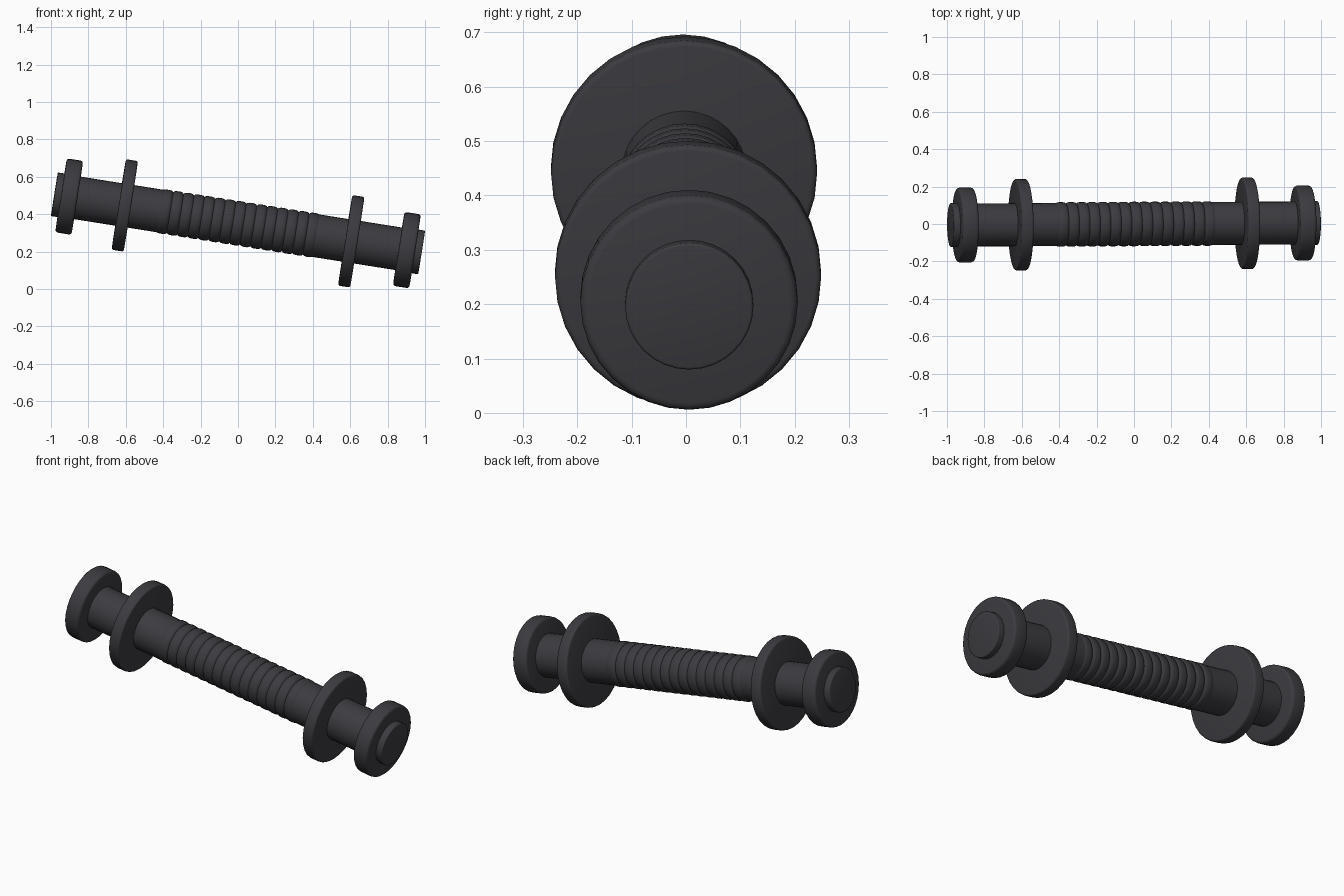
import bpy, bmesh, math
from mathutils import Matrix, Vector

old = bpy.data.objects.get("Cube")
if old:
    bpy.data.objects.remove(old, do_unlink=True)

# Single dark grey rubber-like colour
COLOUR = (0.045, 0.043, 0.050, 1.0)
mat = bpy.data.materials.new("dark grey")
mat.diffuse_color = COLOUR
mat.use_nodes = True
bsdf = mat.node_tree.nodes["Principled BSDF"]
bsdf.inputs["Base Color"].default_value = COLOUR
bsdf.inputs["Roughness"].default_value = 0.6

# Local x axis is the bar axis: tilted 9 degrees down to +x, with a slight yaw
TILT = (Matrix.Translation((0, 0, 0.351))
        @ Matrix.Rotation(math.radians(0.35), 4, 'Z')
        @ Matrix.Rotation(math.radians(9.0), 4, 'Y'))


def lathe(name, profile, segments=32):
    """Revolve (axial position, radius) points around the bar axis, capping both ends."""
    bm = bmesh.new()
    rings = []
    for x, r in profile:
        rings.append([bm.verts.new((x, r * math.cos(a), r * math.sin(a)))
                      for a in (2 * math.pi * i / segments for i in range(segments))])
    for a, b in zip(rings, rings[1:]):
        for i in range(segments):
            j = (i + 1) % segments
            bm.faces.new((a[i], a[j], b[j], b[i]))
    bm.faces.new(rings[0])
    bm.faces.new(rings[-1])
    bmesh.ops.recalc_face_normals(bm, faces=bm.faces)
    me = bpy.data.meshes.new(name)
    bm.to_mesh(me)
    bm.free()
    me.materials.append(mat)
    ob = bpy.data.objects.new(name, me)
    bpy.context.collection.objects.link(ob)
    ob.matrix_world = TILT
    bpy.ops.object.select_all(action='DESELECT')
    ob.select_set(True)
    bpy.context.view_layer.objects.active = ob
    bpy.ops.object.shade_smooth_by_angle(angle=math.radians(35))
    return ob


def disc(name, centre, radius, thickness, bevel=0.012):
    """Flat disc with a rounded rim."""
    h = thickness / 2
    arc = [(bevel * (1 - math.cos(t)), bevel * (1 - math.sin(t)))
           for t in (0, math.pi / 6, math.pi / 3, math.pi / 2)]
    left = [(centre - h + dx, radius - dr) for dx, dr in arc]
    right = [(2 * centre - x, r) for x, r in reversed(left)]
    return lathe(name, left + right)


# Plain bar sections, collars, end weights and end caps on both sides
for side, s in (("right", -1), ("left", 1)):
    lathe(side + "_bar", sorted([(s * 0.42, 0.115), (s * 0.93, 0.115)]))
    disc(side + "_collar", s * 0.613, 0.245, 0.065, 0.010)
    disc(side + "_end_weight", s * 0.914, 0.20, 0.088, 0.014)
    disc(side + "_end_cap", s * 0.967, 0.118, 0.054, 0.005)

# Ribbed grip: bulging ribs divided by narrow grooves
RIBS, HALF = 15, 0.425
pitch = 2 * HALF / RIBS
grip = []
for k in range(RIBS):
    x0 = -HALF + k * pitch
    grip += [(x0 + pitch * f, r) for f, r in
             ((0.0, 0.110), (0.10, 0.116), (0.3, 0.119), (0.7, 0.119), (0.90, 0.116))]
grip.append((HALF, 0.110))
lathe("ribbed_grip", grip)
